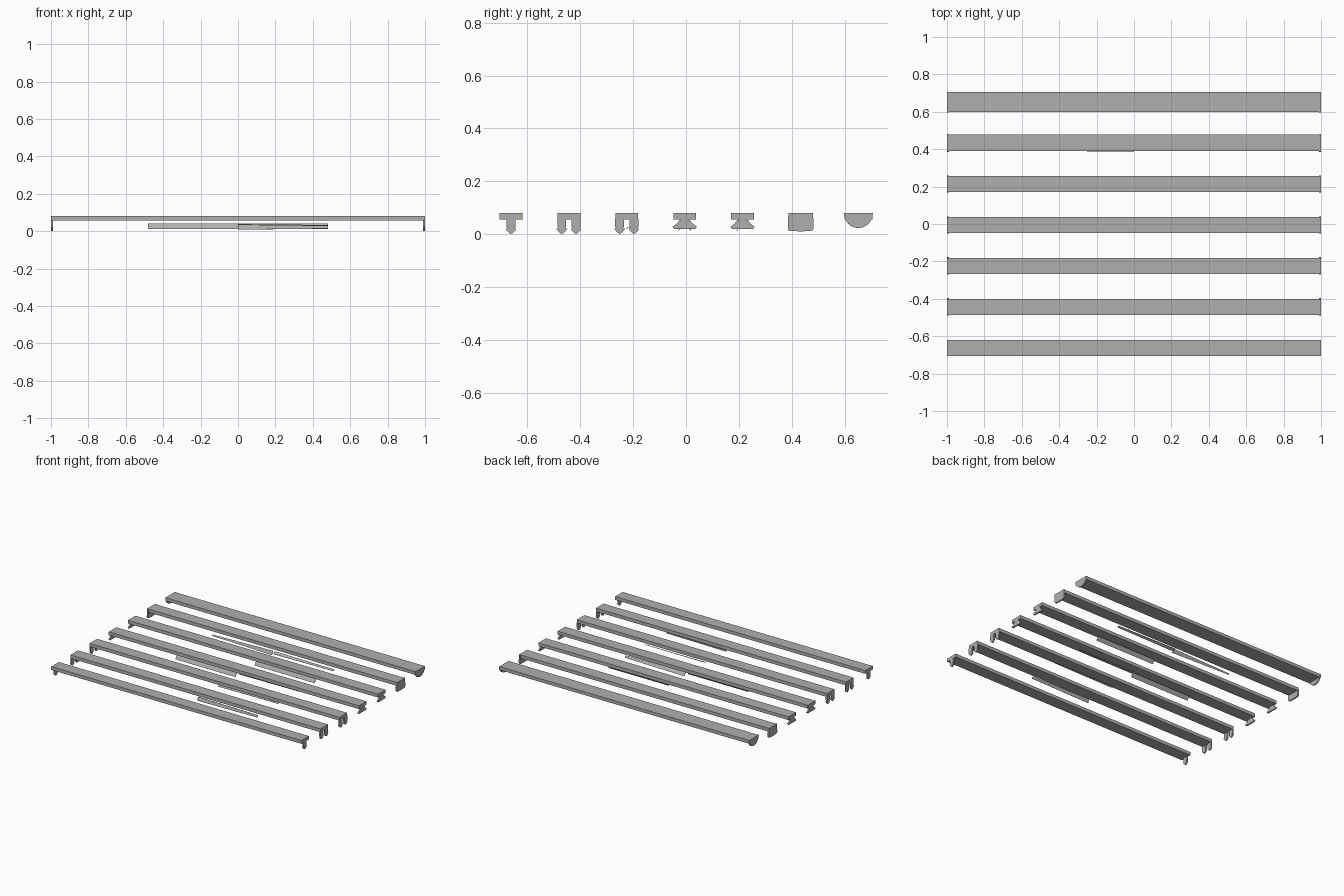
import bpy, bmesh, math

old = bpy.data.objects.get("Cube")
if old:
    bpy.data.objects.remove(old, do_unlink=True)

grey = bpy.data.materials.new("painted_grey")
grey.use_nodes = True
grey.diffuse_color = (0.43, 0.43, 0.42, 1)
grey.node_tree.nodes["Principled BSDF"].inputs["Base Color"].default_value = grey.diffuse_color


def prism(name, profile, x0, x1, y=0.0, tip=1.0):
    """Extrude a (y, z) profile along x; tip scales the far end about its centre."""
    bm = bmesh.new()
    n = len(profile)
    cy = sum(p[0] for p in profile) / n
    cz = sum(p[1] for p in profile) / n
    a = [bm.verts.new((x0, y + p, z)) for p, z in profile]
    b = [bm.verts.new((x1, y + cy + (p - cy) * tip, cz + (z - cz) * tip)) for p, z in profile]
    bm.faces.new(a)
    bm.faces.new(b[::-1])
    for i in range(n):
        j = (i + 1) % n
        bm.faces.new((a[j], a[i], b[i], b[j]))
    bmesh.ops.recalc_face_normals(bm, faces=bm.faces)
    mesh = bpy.data.meshes.new(name)
    bm.to_mesh(mesh)
    bm.free()
    mesh.materials.append(grey)
    ob = bpy.data.objects.new(name, mesh)
    bpy.context.collection.objects.link(ob)
    return ob


def rect(w, z0, z1):
    return [(-w, z0), (w, z0), (w, z1), (-w, z1)]


def ends(name, profile, y, t=0.01):
    """A matching plate at both ends of a fixture."""
    for side, label in ((1, "left"), (-1, "right")):
        prism(f"{name}_{label}", profile, side * (1 - t), side, y)


def strip(name, y, z, length, tilt, w=0.014, tip=0.6):
    """Thin lamp strip running out from the middle, turned about its length."""
    c, s = math.cos(tilt), math.sin(tilt)
    prof = [(u * c - v * s, z + u * s + v * c)
            for u, v in ((-w, -0.001), (w, -0.001), (w, 0.001), (-w, 0.001))]
    prism(name, prof, 0, length, y, tip)


TOP, BASE, LEN = 0.08, 0.056, 0.48
# socket with a pointed foot
stem = rect(0.017, 0.028, 0.06)
foot = [(-0.02, 0.02), (-0.011, 0.008), (0, 0), (0.011, 0.008), (0.02, 0.02), (0, 0.036)]
# flared reflector end
flare = [(-0.02, 0.053), (-0.03, 0.04), (-0.046, 0.028), (-0.04, 0.02),
         (0.04, 0.02), (0.046, 0.028), (0.03, 0.04), (0.02, 0.053), (0, 0.058)]
box_end = [(-0.047, TOP), (-0.048, 0.02), (-0.042, 0.013), (0, 0.01),
           (0.042, 0.013), (0.048, 0.02), (0.047, TOP)]
half_round = [(0.055 * math.cos(a), TOP - 0.057 * math.sin(a))
              for a in (math.pi * i / 12 for i in range(13))]

# fixtures with one or two bare lamps
for label, y, offsets in (("single", -0.662, (0,)),
                          ("double", -0.443, (-0.027, 0.027)),
                          ("second_double", -0.224, (-0.027, 0.027))):
    prism(label + "_rail", rect(0.043, BASE, TOP), -1, 1, y)
    for k, off in enumerate(offsets):
        ends(f"{label}_socket_{k}", stem, y + off)
        ends(f"{label}_foot_{k}", foot, y + off)

# fixtures with flared ends
for label, y in (("reflector", -0.005), ("second_reflector", 0.214)):
    prism(label + "_rail", rect(0.043, BASE, TOP), -1, 1, y)
    ends(label + "_end", flare, y)

# fixtures with closed ends
prism("boxed_rail", rect(0.044, BASE, TOP), -1, 1, 0.434)
ends("boxed_end", box_end, 0.434)
prism("rounded_rail", rect(0.053, BASE, TOP), -1, 1, 0.652)
ends("rounded_end", half_round, 0.652)

# lamp strips under the middle of the rails
strip("double_lamp_strip", -0.46, 0.022, LEN, 1.3)
strip("second_double_lamp_strip", -0.22, 0.024, LEN, 0.3, 0.008)
strip("reflector_strip_right", -0.02, 0.026, -LEN, 1.0, 0.016, 1.0)
strip("reflector_strip_left", 0.01, 0.026, LEN, 2.2, 0.014)
strip("second_reflector_strip", 0.20, 0.026, LEN, 1.0, 0.016, 1.0)
strip("boxed_strip_right", 0.393, 0.026, -LEN, 1.2, 0.015, 0.3)
strip("boxed_strip_left", 0.41, 0.022, LEN, 0.5, 0.012)
